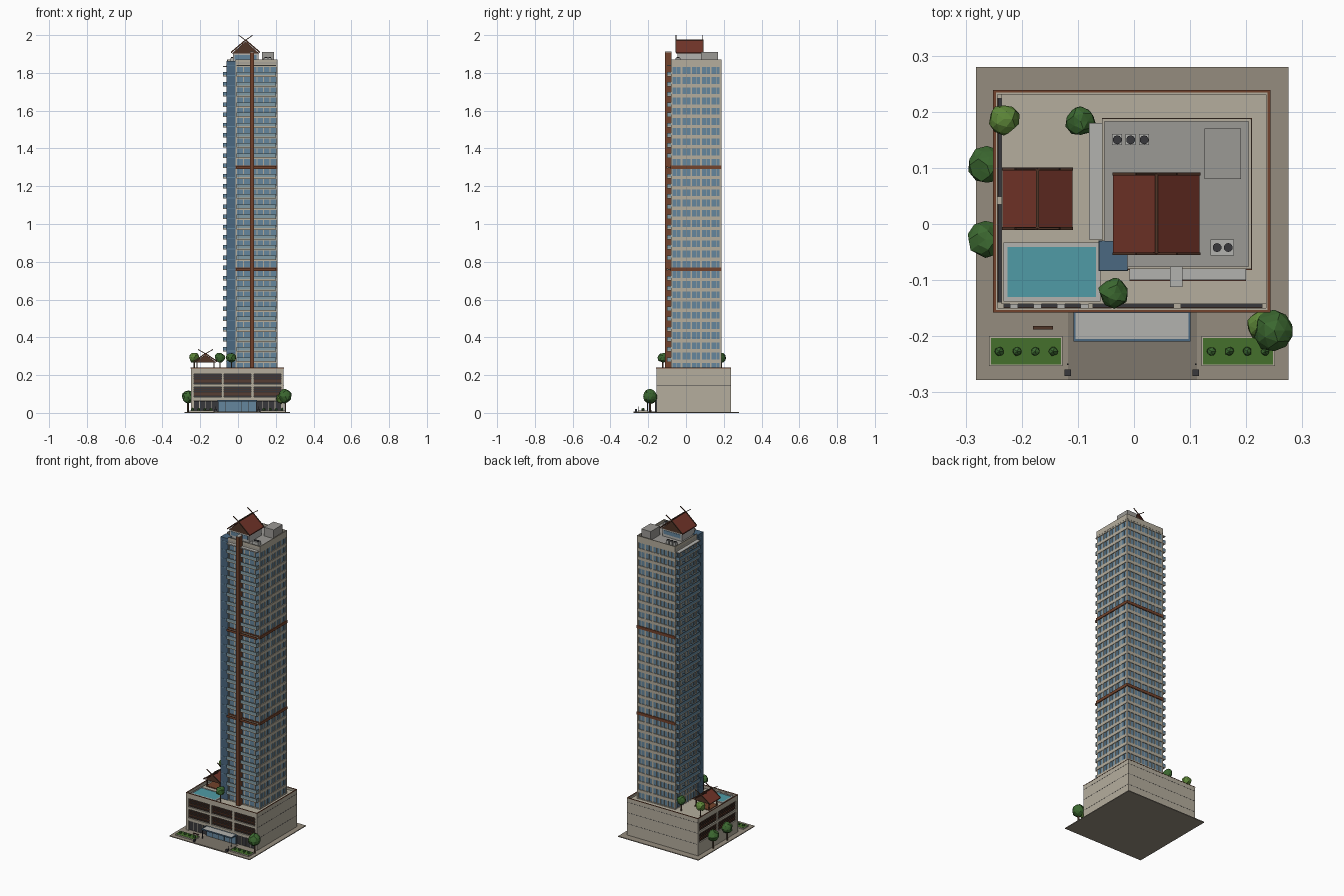
import bpy, bmesh, math, random
from mathutils import Vector, Matrix

if "Cube" in bpy.data.objects:
    bpy.data.objects.remove(bpy.data.objects["Cube"])
random.seed(4)

COL = {
    "beige": (0.46, 0.42, 0.34), "paving": (0.30, 0.265, 0.21), "drive": (0.21, 0.185, 0.15),
    "glass": (0.13, 0.24, 0.34), "deepglass": (0.07, 0.14, 0.22), "rail": (0.22, 0.33, 0.38),
    "dark": (0.04, 0.04, 0.045), "wood": (0.17, 0.055, 0.025), "tile": (0.17, 0.035, 0.022),
    "brown": (0.08, 0.035, 0.02), "pool": (0.08, 0.33, 0.38), "roofgrey": (0.33, 0.32, 0.30),
    "lightgrey": (0.45, 0.45, 0.43), "leaf": (0.045, 0.14, 0.03), "leaf2": (0.11, 0.24, 0.04),
    "grass": (0.06, 0.16, 0.025), "trunk": (0.12, 0.07, 0.04),
}
parts = {}


def bm_for(name, col):
    if name not in parts:
        parts[name] = (bmesh.new(), col)
    return parts[name][0]


def box(name, col, x0, x1, y0, y1, z0, z1):
    m = Matrix.Translation(((x0 + x1) / 2, (y0 + y1) / 2, (z0 + z1) / 2)) @ Matrix.Diagonal((x1 - x0, y1 - y0, z1 - z0, 1))
    bmesh.ops.create_cube(bm_for(name, col), size=1, matrix=m)


def ring(name, col, x0, x1, y0, y1, z0, z1, t):
    box(name, col, x0, x1, y0, y0 + t, z0, z1)
    box(name, col, x0, x1, y1 - t, y1, z0, z1)
    box(name, col, x0, x0 + t, y0 + t, y1 - t, z0, z1)
    box(name, col, x1 - t, x1, y0 + t, y1 - t, z0, z1)


def beam(name, col, p, q, w):
    p, q = Vector(p), Vector(q)
    d = q - p
    m = Matrix.Translation((p + q) / 2) @ d.to_track_quat('Z', 'Y').to_matrix().to_4x4() @ Matrix.Diagonal((w, w, d.length, 1))
    bmesh.ops.create_cube(bm_for(name, col), size=1, matrix=m)


def cyl(name, col, x, y, z0, z1, r, n=10, r2=None):
    bmesh.ops.create_cone(bm_for(name, col), cap_ends=True, segments=n, radius1=r, radius2=r if r2 is None else r2,
                          depth=z1 - z0, matrix=Matrix.Translation((x, y, (z0 + z1) / 2)))


def prism(name, col, pts, y0, y1):
    bm = bm_for(name, col)
    f = bm.faces.new([bm.verts.new((x, y0, z)) for x, z in pts])
    ext = bmesh.ops.extrude_face_region(bm, geom=[f], use_keep_orig=True)
    vs = [v for v in ext["geom"] if isinstance(v, bmesh.types.BMVert)]
    bmesh.ops.translate(bm, verts=vs, vec=(0, y1 - y0, 0))


def blob(name, col, x, y, z, r, sub=2):
    vs = bmesh.ops.create_icosphere(bm_for(name, col), subdivisions=sub, radius=r)["verts"]
    for v in vs:
        v.co = v.co * random.uniform(0.85, 1.08) + Vector((x, y, z))


def tree(x, y, z0, zc, r, col="leaf"):
    cyl("tree_trunks", "trunk", x, y, z0, zc, r * 0.13, 6)
    blob("tree_crowns_" + col, col, x, y, zc, r)


def gable(name, cx, hw, y0, y1, ze, zr, ztip, t):
    # tiled slopes, gable infill and crossed finials
    prism(name + "_tiles", "tile", [(cx - hw, ze), (cx, zr), (cx + hw, ze), (cx + hw, ze - t), (cx, zr - t), (cx - hw, ze - t)], y0, y1)
    prism(name + "_gable_infill", "brown", [(cx - hw * .93, ze - t), (cx + hw * .93, ze - t), (cx, zr - t * 1.2)], y0 + .006, y1 - .006)
    k = (ztip - zr) / (zr - ze) * hw * 1.25
    for y in (y0, y1):
        for s in (-1, 1):
            beam(name + "_finials", "brown", (cx + s * hw, y, ze), (cx, y, zr), .005)
            beam(name + "_finials", "brown", (cx, y, zr - .002), (cx + s * k, y, ztip - .001), .004)
    box(name + "_ridge", "brown", cx - .003, cx + .003, y0, y1, zr - .003, zr + .003)


# site
box("site_slab", "paving", -.282, .275, -.278, .28, 0, .005)
box("driveway", "drive", -.118, .112, -.278, -.157, .005, .007)

# podium
PX0, PX1, PY0, PY1, DZ = -.25, .242, -.157, .238, .224
box("podium_core", "beige", PX0 + .014, PX1, PY0 + .014, PY1, .005, DZ)
ring("podium_parapet", "beige", PX0, PX1, PY0, PY1, .205, .237, .007)
ring("parapet_cap", "wood", PX0 - .001, PX1 + .001, PY0 - .001, PY1 + .001, .236, .239, .005)
rows = [(.083, .137), (.152, .205)]
for z0, z1 in ((.066, .083), (.137, .152)):
    box("podium_bands", "beige", PX0, PX1, PY0, PY0 + .016, z0, z1)
    box("podium_bands", "beige", PX0, PX0 + .016, PY0, PY1, z0, z1)
box("podium_bands", "beige", PX0, PX0 + .016, PY0, PY1, .005, .07)
for x in (-.25, -.087, .07, .228):
    box("podium_piers", "beige", x, x + .014, PY0, PY0 + .018, .005, .21)
for y in (-.157, .035, .224):
    box("podium_piers", "beige", PX0, PX0 + .018, y, y + .014, .005, .21)
for z0, z1 in rows:
    box("podium_screens", "dark", -.238, .235, PY0 + .008, PY0 + .0145, z0, z1)
    box("podium_screens", "dark", PX0 + .008, PX0 + .0145, -.145, .23, z0, z1)
    for i in range(5):
        z = z0 + .006 + i * .0095
        c, n = ("wood", "screen_rails") if i == 1 else ("brown", "screen_louvres")
        box(n, c, -.238, .23, PY0 + .003, PY0 + .009, z, z + .003)
        box(n, c, PX0 + .003, PX0 + .009, -.145, .226, z, z + .003)
for x0, x1 in ((-.236, -.107), (.099, .228)):
    box("shopfront", "dark", x0, x1, PY0 + .006, PY0 + .0145, .008, .064)
    for i in range(1, 4):
        x = x0 + (x1 - x0) * i / 4
        box("shopfront_mullions", "beige", x - .0015, x + .0015, PY0 + .003, PY0 + .008, .008, .064)
for z in (.075, .145, .21):
    box("podium_joints", "dark", PX1 - .001, PX1 + .0006, PY0, PY1, z, z + .0015)
    box("podium_joints", "dark", PX0, PX1, PY1 - .001, PY1 + .0006, z, z + .0015)

# lobby and canopy
box("lobby_glass", "glass", -.105, .098, PY0 - .004, PY0 + .014, .006, .062)
for i in range(6):
    x = -.105 + i * .0406
    box("lobby_mullions", "dark", x - .001, x + .001, PY0 - .006, PY0, .006, .062)
box("canopy_glass", "lightgrey", -.105, .098, -.206, -.157, .063, .067)
ring("canopy_frame", "deepglass", -.108, .101, -.209, -.155, .061, .069, .004)
for x in (-.104, .097):
    cyl("canopy_posts", "dark", x, -.204, .005, .063, .002, 8)

# tower
TX0, TX1, TY0, TY1 = -.057, .208, -.08, .187
FB, FH, N = .22, .054, 30
TOP = FB + FH * N
box("tower_glass", "glass", TX0 + .004, TX1 - .004, TY0 + .004, TY1 - .004, DZ, TOP)
box("corner_glass", "deepglass", -.062, -.012, -.083, -.03, DZ, 1.864)
for i in range(N + 1):
    z = FB + i * FH
    n, c, e = ("belt_bands", "wood", .002) if i in (10, 20) else ("floor_bands", "beige", 0)
    box(n, c, TX1 - .008, TX1 + e, TY0, TY1 + e, z - .009, z + .009)
    box(n, c, TX0, TX1 + e, TY1 - .008, TY1 + e, z - .009, z + .009)
    box(n, c, -.012, TX1 + e, TY0 - e, TY0 + .008, z - .009, z + .009)
    box("floor_bands", "beige", TX0, TX0 + .008, -.03, TY1, z - .005, z + .005)
    ring("corner_joints", "glass", -.063, -.011, -.084, -.029, z - .002, z + .002, .004)
    if 0 < i < N:
        # balconies: slab plus glass rail, front and left
        for y0, x0, x1 in ((-.1, -.008, .064), (-.1, .086, .2)):
            box("balcony_slabs", "beige", x0, x1, y0, TY0 + .002, z - .004, z + .002)
            if i in (10, 20):
                box(n, c, x0, x1, y0 - .002, y0 + .002, z - .007, z + .007)
            else:
                box("balcony_rails", "rail", x0, x1, y0, y0 + .002, z + .002, z + .02)
                box("balcony_rails", "rail", x1 - .002, x1, y0, TY0, z + .002, z + .02)
        if i > 1:
            box("balcony_slabs", "beige", -.08, TX0 + .002, -.028, .18, z - .004, z + .002)
            box("balcony_rails_left", "glass", -.08, -.078, -.028, .18, z + .002, z + .02)
            for y in (-.028, .04, .11, .178):
                box("balcony_rails_left", "glass", -.08, TX0, y, y + .002, z + .002, z + .02)
# vertical piers and mullions
for k in range(11):
    w = .0045 if k % 2 == 0 else .0015
    y = TY0 + w + (TY1 - TY0 - 2 * w) * k / 10
    x = TX0 + w + (TX1 - TX0 - 2 * w) * k / 10
    box("tower_piers", "beige", TX1 - .006, TX1 - .001, y - w, y + w, DZ, TOP)
    box("tower_piers", "beige", x - w, x + w, TY1 - .006, TY1 - .001, DZ, TOP)
    if y > -.025:
        box("tower_piers", "beige", TX0 + .001, TX0 + .006, y - w, y + w, DZ, TOP)
for x in (-.009, .03, .1, .135, .17, .203):
    box("tower_piers", "beige", x - .003, x + .003, TY0 + .001, TY0 + .006, DZ, TOP)
box("feature_fin", "wood", .064, .086, -.112, -.076, DZ, 1.909)
box("fin_cap", "lightgrey", .064, .086, -.112, -.076, 1.909, 1.912)
box("top_balcony_cover", "lightgrey", -.008, .2, -.1, TY0 + .002, TOP - .004, TOP + .003)
box("top_balcony_cover", "lightgrey", -.08, TX0 + .002, -.028, .18, TOP - .01, TOP - .004)

# roof
RZ = 1.856
box("roof_slab", "roofgrey", TX0, TX1, -.03, TY1, TOP, RZ)
box("roof_slab", "roofgrey", -.012, TX1, TY0, -.03, TOP, RZ)
box("roof_parapet", "beige", TX1 - .004, TX1 + .001, TY0, TY1, TOP, 1.872)
box("roof_parapet", "beige", TX0, TX0 + .004, -.03, TY1, TOP, 1.872)
box("roof_parapet", "beige", TX0, TX1, TY1 - .004, TY1 + .001, TOP, 1.872)
box("roof_parapet", "beige", -.012, TX1, TY0, TY0 + .004, TOP, 1.872)
box("crown_pavilion_walls", "lightgrey", -.027, .108, -.044, .08, RZ, 1.908)
box("crown_pavilion_windows", "glass", -.018, .099, -.046, .082, 1.872, 1.895)
gable("crown_roof", .04, .077, -.053, .089, 1.909, 1.975, 2.0, .006)
box("lift_overrun", "roofgrey", .126, .191, .08, .17, RZ, 1.911)
box("plant_unit", "lightgrey", .136, .178, -.056, -.028, RZ, 1.88)
for x in (.148, .168):
    cyl("plant_fans", "dark", x, -.042, 1.88, 1.884, .008)
for x in (-.03, -.006, .018):
    box("coolers", "lightgrey", x - .009, x + .009, .141, .16, RZ, 1.88)
    cyl("cooler_fans", "dark", x, .15, 1.88, 1.884, .008)

# podium deck: pool, loungers, pavilion
ring("pool_surround", "lightgrey", -.233, -.06, -.138, -.033, DZ, .231, .008)
box("pool_water", "pool", -.226, -.067, -.131, -.04, DZ, .229)
for x in (-.214, -.172, -.13, -.088):
    box("loungers", "lightgrey", x - .007, x + .007, -.15, -.143, DZ, .231)
for x in (-.217, -.127):
    for y in (.006, .082):
        beam("pavilion_posts", "brown", (x, y, DZ), (x, y, .272), .006)
box("pavilion_floor", "wood", -.222, -.122, 0, .088, DZ, .229)
gable("pavilion_roof", -.172, .062, -.008, .098, .272, .315, .337, .005)

# trees, planting and lamps
tree(-.232, .187, DZ, .292, .028, "leaf2")
tree(-.095, .183, DZ, .292, .028)
tree(-.035, -.123, DZ, .292, .028)
tree(-.262, .105, .005, .085, .034)
tree(-.265, -.028, .005, .085, .034)
tree(.25, -.19, .005, .088, .038)
blob("tree_crowns_leaf2", "leaf2", .228, -.18, .075, .027)
for x0 in (-.258, .12):
    ring("planter_kerb", "beige", x0, x0 + .131, -.253, -.2, .005, .012, .003)
    box("planter_grass", "grass", x0 + .003, x0 + .128, -.25, -.203, .005, .013)
    for i in range(4):
        blob("shrubs", "leaf", x0 + .018 + i * .032, -.227, .018, .009, 1)
for x in (-.118, .11):
    box("lamp_bollards", "dark", x - .006, x + .006, -.271, -.259, .005, .02)
    cyl("lamp_posts", "dark", x, -.25, .005, .035, .0015, 6)
box("bench", "brown", -.18, -.144, -.188, -.182, .012, .015)
for x in (-.177, -.15):
    box("bench", "brown", x, x + .003, -.188, -.182, .005, .012)

# emit one object per part with its material
mats = {}
for name, (bm, col) in parts.items():
    if col not in mats:
        mats[col] = bpy.data.materials.new(col)
        mats[col].diffuse_color = (*COL[col], 1)
    bmesh.ops.recalc_face_normals(bm, faces=bm.faces)
    me = bpy.data.meshes.new(name)
    bm.to_mesh(me)
    bm.free()
    me.materials.append(mats[col])
    bpy.context.collection.objects.link(bpy.data.objects.new(name, me))

for m in bpy.data.materials:
    if m.users and not m.is_grease_pencil:
        m.use_nodes = True
        m.node_tree.nodes["Principled BSDF"].inputs["Base Color"].default_value = m.diffuse_color
